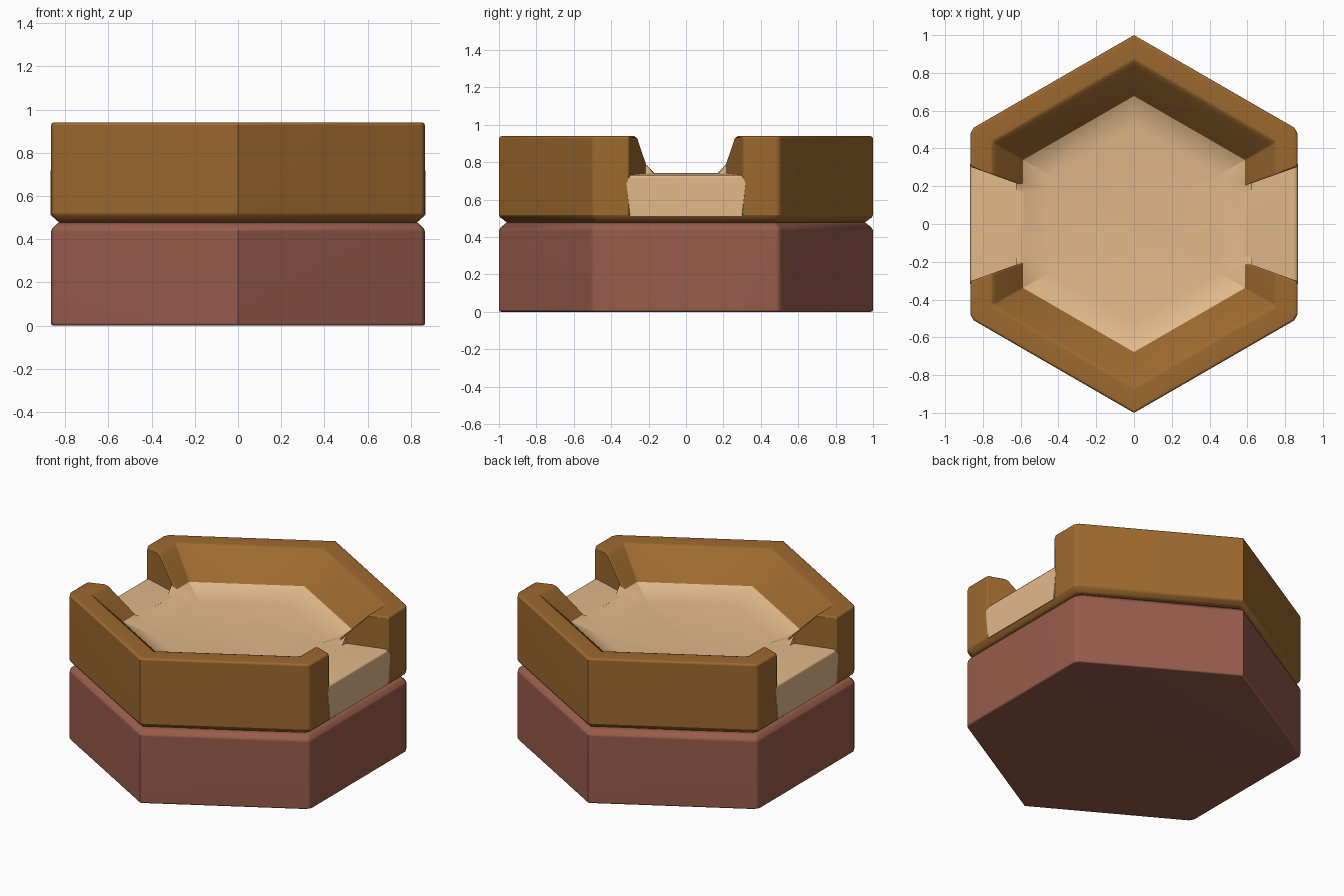
import bpy, bmesh, math

if "Cube" in bpy.data.objects:
    bpy.data.objects.remove(bpy.data.objects["Cube"], do_unlink=True)

COS = math.cos(math.radians(30))


def material(name, srgb):
    linear = [((c / 255 + 0.055) / 1.055) ** 2.4 for c in srgb] + [1]
    mat = bpy.data.materials.new(name)
    mat.use_nodes = True
    mat.diffuse_color = linear
    shader = mat.node_tree.nodes["Principled BSDF"]
    shader.inputs["Base Color"].default_value = linear
    shader.inputs["Roughness"].default_value = 0.8
    return mat


clay = material("red clay", (152, 92, 76))
earth = material("brown earth", (157, 105, 47))
sand = material("pale sand", (225, 185, 138))


def loft(name, sections, mat):
    """Skin a row of closed sections and cap both ends."""
    bm = bmesh.new()
    rows = [[bm.verts.new(p) for p in section] for section in sections]
    for low, high in zip(rows, rows[1:]):
        for i in range(len(low)):
            j = (i + 1) % len(low)
            bm.faces.new((low[i], low[j], high[j], high[i]))
    bm.faces.new(rows[0][::-1])
    bm.faces.new(rows[-1])
    bmesh.ops.recalc_face_normals(bm, faces=bm.faces)
    mesh = bpy.data.meshes.new(name)
    bm.to_mesh(mesh)
    bm.free()
    mesh.materials.append(mat)
    obj = bpy.data.objects.new(name, mesh)
    bpy.context.collection.objects.link(obj)
    bpy.ops.object.select_all(action="DESELECT")
    obj.select_set(True)
    bpy.context.view_layer.objects.active = obj
    bpy.ops.object.shade_smooth_by_angle(angle=math.radians(50))
    normals = obj.modifiers.new("face weighted normals", "WEIGHTED_NORMAL")
    normals.keep_sharp = True
    return obj


def hex_corner(r):
    """The two points of a softened side corner, sharper towards the middle."""
    x, y, soft = COS * r, r / 2, 0.02 * r ** 4
    return (x, y - soft), (x - COS * soft, y + soft / 2)


def hex_ring(r, z, gap_z):
    """Hexagon at height z whose two side edges dip to gap_z."""
    a, b = hex_corner(r)
    half = [(COS * r, 0.17, gap_z), (COS * r, 0.215, z), (*a, z), (*b, z)]
    half += [(0, r, z)] + [(-x, y, h) for x, y, h in reversed(half)]
    return [(s * x, s * y, h) for s in (1, -1) for x, y, h in half]


def hex_solid(name, profile, mat):
    return loft(name, [hex_ring(r, z, z) for r, z in profile], mat)


# Lower block and the thin earth layer above the groove
hex_solid("clay_base", [(0.988, 0), (0.997, 0.004), (1, 0.012), (1, 0.435),
                        (0.993, 0.45), (0.975, 0.465), (0.958, 0.478)], clay)
hex_solid("earth_layer", [(0.958, 0.478), (0.975, 0.492),
                          (0.993, 0.505), (1, 0.518)], earth)

# Sand bowl, banked up against the rim and dipping at the two channels
BOWL = [(0.72, 0.51, 0.51), (0.72, 0.79, 0.735), (0.675, 0.765, 0.742),
        (0.52, 0.698, 0.698)]
loft("sand_bowl", [hex_ring(*ring) for ring in BOWL], sand)

# Raised rim: one profile swept round each half, ending at the flared channel
FOOT = 0.518
RIM = [(1, FOOT), (1, 0.925), (0.996, 0.936), (0.985, 0.94), (0.88, 0.94),
       (0.86, 0.933), (0.84, 0.913), (0.675, 0.764), (0.66, 0.72), (0.66, FOOT)]


def channel_edge(r, lift):
    x = COS * r
    return x, 0.2 + 0.36 * (x - 0.58) + lift


def rim_half(name, turn):
    soft = [(0.85 + (r - 0.85) * 0.96, FOOT + (z - FOOT) * 0.98) for r, z in RIM]
    stations = [
        [(*channel_edge(r, 0), z) for r, z in soft],
        [(*channel_edge(r, 0.012), z) for r, z in RIM],
        [(*hex_corner(r)[0], z) for r, z in RIM],
        [(*hex_corner(r)[1], z) for r, z in RIM],
    ]
    apex = [(0, r, z) for r, z in RIM]
    mirrored = [[(-x, y, z) for x, y, z in s] for s in reversed(stations)]
    sections = [[(turn * x, turn * y, z) for x, y, z in s]
                for s in stations + [apex] + mirrored]
    return loft(name, sections, earth)


rim_half("back_rim", 1)
rim_half("front_rim", -1)


# Sand channel falling gently outwards from the bowl on each side
def channel(name, side):
    half = [(0.3, 0.51), (0.32, 0.705), (0.312, 0.725), (0.295, 0.735)]
    outline = half + [(-y, z) for y, z in reversed(half)]
    stations = [(0.584, 0.72, -0.007), (0.845, 1, 0.003),
                (0.86, 1, 0.008), (0.867, 0.995, 0.018)]
    sections = [[(side * x, y * scale, z - drop if z > 0.6 else z) for y, z in outline]
                for x, scale, drop in stations]
    return loft(name, sections, sand)


channel("left_channel", 1)
channel("right_channel", -1)
